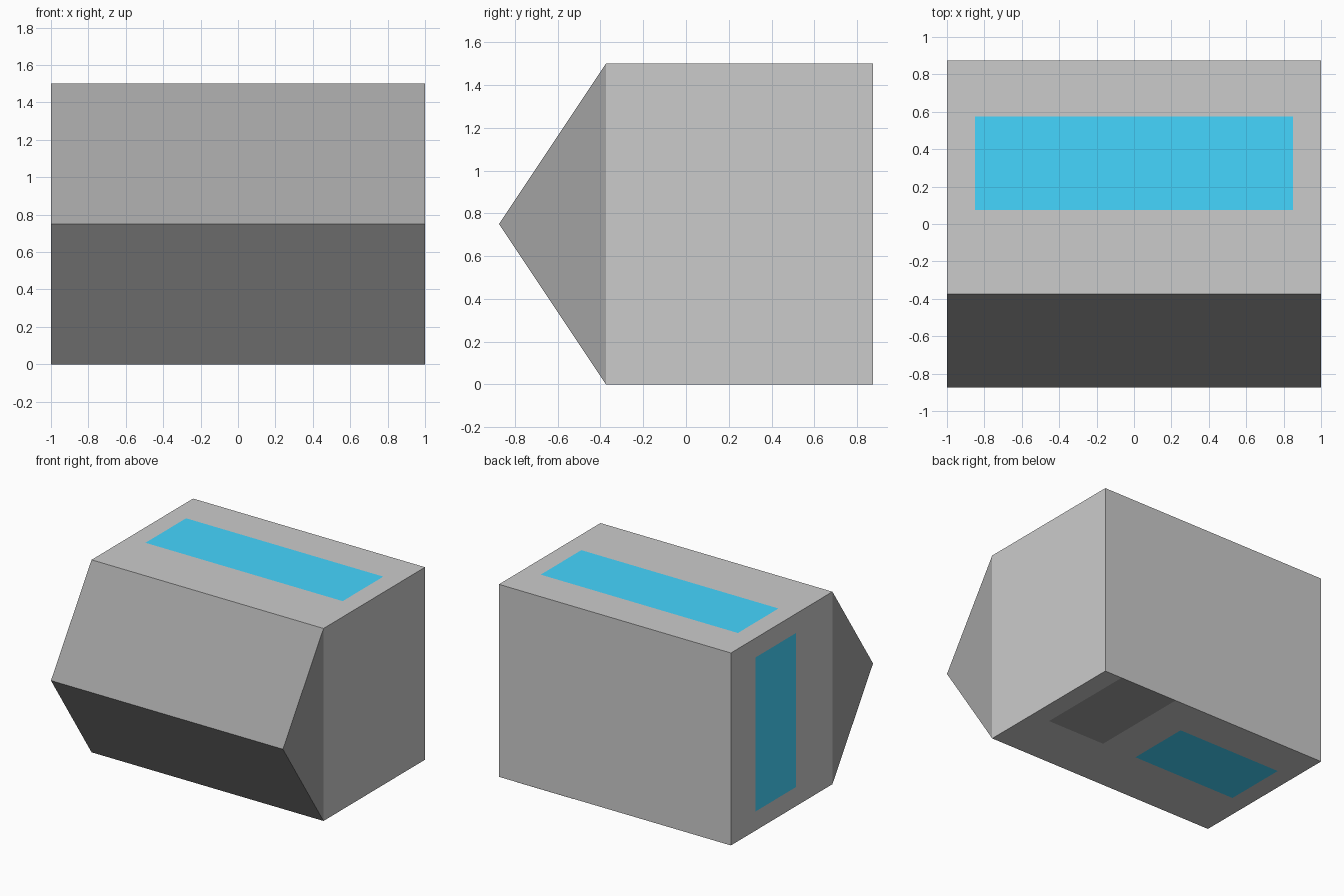
import bpy

if "Cube" in bpy.data.objects:
    bpy.data.objects.remove(bpy.data.objects["Cube"])


def material(name, rgb):
    mat = bpy.data.materials.new(name)
    mat.diffuse_color = (*rgb, 1)
    mat.use_nodes = True
    mat.node_tree.nodes["Principled BSDF"].inputs["Base Color"].default_value = mat.diffuse_color
    return mat


def make(name, verts, faces, mat=None):
    mesh = bpy.data.meshes.new(name)
    mesh.from_pydata(verts, [], faces)
    obj = bpy.data.objects.new(name, mesh)
    bpy.context.collection.objects.link(obj)
    if mat:
        mesh.materials.append(mat)
    return obj


def prism(name, profile, half_width, mat=None):
    """Extrude a counter-clockwise (y, z) profile along x."""
    n = len(profile)
    verts = [(x, y, z) for x in (-half_width, half_width) for y, z in profile]
    faces = [tuple(reversed(range(n))), tuple(range(n, 2 * n))]
    faces += [(i, (i + 1) % n, n + (i + 1) % n, n + i) for i in range(n)]
    return make(name, verts, faces, mat)


dark = material("dark_grey", (0.36, 0.36, 0.36))
blue = material("bright_blue", (0.06, 0.67, 1.0))

FRONT, BACK, TOP = -0.375, 0.875, 1.5
PY0, PY1 = 0.075, 0.575   # depth range shared by the blue panels
GAP = 0.001               # keeps the flat panels just clear of the body

# Main block
prism("body", [(FRONT, 0), (BACK, 0), (BACK, TOP), (FRONT, TOP)], 1)

# Pointed dark front
prism("front_wedge", [(-0.875, 0.75), (FRONT, 0), (FRONT, TOP)], 1, dark)


# Flat panels lying on the top or bottom
def flat_panel(name, x0, x1, y0, y1, z, up, mat):
    face = (0, 1, 2, 3) if up else (3, 2, 1, 0)
    make(name, [(x0, y0, z), (x1, y0, z), (x1, y1, z), (x0, y1, z)], [face], mat)


flat_panel("top_panel", -0.85, 0.85, PY0, PY1, TOP + GAP, True, blue)
flat_panel("bottom_blue_panel", -0.85, 0.05, PY0, PY1, -GAP, False, blue)
flat_panel("bottom_dark_panel", 0.35, 0.85, PY0, BACK, -GAP, False, dark)

# Upright panel on the left side
x = -1 - GAP
make("left_panel", [(x, PY1, 0.15), (x, PY0, 0.15), (x, PY0, 1.35), (x, PY1, 1.35)],
     [(0, 1, 2, 3)], blue)
